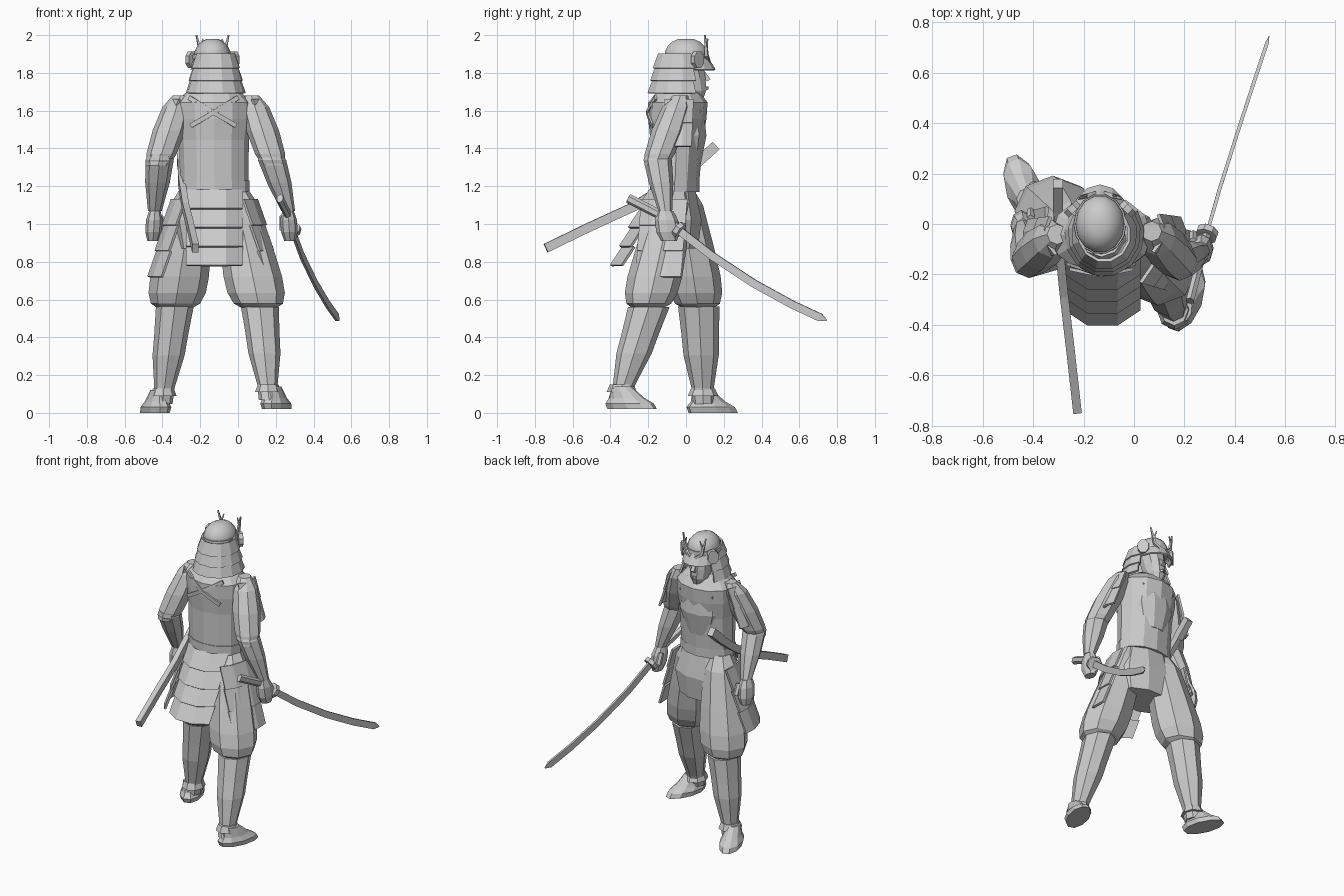
import bpy, bmesh, math
from mathutils import Vector, Matrix

cube = bpy.data.objects.get("Cube")
if cube:
    bpy.data.objects.remove(cube, do_unlink=True)

shade = (.6, .6, .6, 1)
grey = bpy.data.materials.new("plain grey")
grey.use_nodes = True
grey.diffuse_color = shade
grey.node_tree.nodes["Principled BSDF"].inputs["Base Color"].default_value = shade


def vec(x, y, z):
    return Vector((x, y, z))


def build(name, rings, closed=True, thickness=0):
    """Skin a list of rings; open rings become a sheet with thickness."""
    bm = bmesh.new()
    loops = [[bm.verts.new(point) for point in ring] for ring in rings]
    count = len(rings[0])
    for lower, upper in zip(loops, loops[1:]):
        for i in range(count if closed else count - 1):
            j = (i + 1) % count
            bm.faces.new((lower[i], lower[j], upper[j], upper[i]))
    if closed:
        bm.faces.new(loops[0])
        bm.faces.new(loops[-1])
    bmesh.ops.recalc_face_normals(bm, faces=bm.faces)
    mesh = bpy.data.meshes.new(name)
    bm.to_mesh(mesh)
    bm.free()
    mesh.materials.append(grey)
    part = bpy.data.objects.new(name, mesh)
    bpy.context.collection.objects.link(part)
    if thickness:
        solid = part.modifiers.new("thickness", "SOLIDIFY")
        solid.thickness = thickness
        solid.offset = 0
    return part


def loft(name, start, end, profile, depth=1, end_depth=None, sides=8):
    """Level ellipses from start to end; profile holds (fraction, radius)."""
    end_depth = end_depth or depth
    rings = []
    for fraction, radius in profile:
        centre = start + (end - start) * fraction
        ratio = depth + (end_depth - depth) * fraction
        turns = [math.tau * i / sides for i in range(sides)]
        rings.append([centre + vec(radius * math.cos(t), radius * ratio * math.sin(t), 0) for t in turns])
    return build(name, rings)


def tube(name, points, width, height, sides=4, tip=1):
    """Sweep a section of half width and half height along points."""
    rings = []
    last = len(points) - 1
    for i, point in enumerate(points):
        direction = (points[min(i + 1, last)] - points[max(i - 1, 0)]).normalized()
        across = direction.cross(vec(0, 0, 1)).normalized()
        above = across.cross(direction)
        scale = (tip if i == last else 1) / math.cos(math.pi / sides)
        turns = [math.tau * (j + .5) / sides for j in range(sides)]
        rings.append([point + across * (width * scale * math.cos(t)) + above * (height * scale * math.sin(t))
                      for t in turns])
    return build(name, rings)


def curved_sheet(name, centre, facing, half_angle, top, bottom, count=9):
    """Bent sheet around a centre between two (rx, ry, z) arcs."""
    angles = [math.radians(facing + half_angle * (2 * i / (count - 1) - 1)) for i in range(count)]
    rings = [[vec(centre.x + rx * math.cos(t), centre.y + ry * math.sin(t), z) for t in angles]
             for rx, ry, z in (top, bottom)]
    return build(name, rings, closed=False, thickness=.012)


def hanging_plates(name, top, facing, half_width, bend, drop, flare, rows, lip=.018):
    """Overlapping rows of faceted plates that lean outwards."""
    angle = math.radians(facing)
    outward = vec(math.cos(angle), math.sin(angle), 0)
    along = vec(-outward.y, outward.x, 0)
    lean = outward * flare - vec(0, 0, drop)
    for row in range(rows):
        upper = top + lean * (row / rows)
        lower = top + lean * ((row + 1) / rows) + outward * lip
        rings = [[base + along * (half_width * u) - outward * (bend * u * u) for u in (-1, -.4, .4, 1)]
                 for base in (upper, lower)]
        build(f"{name}_{row + 1}", rings, closed=False, thickness=.014)


# Joints of the walking pose
body = vec(-.125, -.06, 1.17)
neck = vec(-.13, -.04, 1.72)
head = vec(-.135, 0, 1.88)
pose = {
    "left": dict(sign=1, shoulder=vec(.08, -.04, 1.65), elbow=vec(.18, -.15, 1.34), wrist=vec(.265, -.11, 1.07),
                 hip=vec(0, -.08, 1.1), knee=vec(.12, -.21, .52), ankle=vec(.16, -.34, .11)),
    "right": dict(sign=-1, shoulder=vec(-.315, -.05, 1.65), elbow=vec(-.415, -.14, 1.34), wrist=vec(-.44, -.02, 1.07),
                  hip=vec(-.25, -.02, 1.1), knee=vec(-.34, .07, .52), ankle=vec(-.395, .09, .09)),
}

# Torso, chest, belt and hips
loft("torso", body, neck, [(0, .18), (.5, .185), (.7, .2), (.86, .2), (.95, .15), (1, .07)],
     depth=.7, end_depth=.8, sides=12)
loft("chest", body + vec(0, .07, .15), body + vec(0, .06, .48), [(0, .1), (.45, .15), (.7, .14), (1, .09)],
     depth=.72, sides=10)
loft("belt", body, body + vec(0, 0, .06), [(0, .187), (1, .187)], depth=.7, sides=12)
loft("hips", body, body - vec(0, 0, .3), [(0, .18), (.5, .23), (1, .2)], depth=.65, sides=10)
curved_sheet("collar", neck, 270, 150, (.085, .085, 1.72), (.125, .115, 1.67))

# Limbs and the parts repeated on each side
for side, p in pose.items():
    s, shoulder, wrist, hip, ankle = p["sign"], p["shoulder"], p["wrist"], p["hip"], p["ankle"]
    loft(f"{side}_upper_arm", shoulder, p["elbow"], [(-.1, .04), (.1, .075), (.5, .087), (.9, .08), (1.1, .06)])
    loft(f"{side}_forearm", p["elbow"], wrist, [(-.1, .06), (0, .075), (.45, .065), (1, .037)])
    loft(f"{side}_fist", wrist, wrist + vec(s * .01, .02, -.16),
         [(0, .03), (.3, .044), (.7, .044), (1, .03)], depth=1.4)
    tube(f"{side}_thumb", [wrist + vec(-s * .03, .04, -.03), wrist + vec(-s * .03, .07, -.1)], .015, .015, 6)
    loft(f"{side}_trouser", hip, p["knee"],
         [(-.15, .07), (0, .11), (.4, .14), (.65, .155), (.8, .152), (.9, .13), (.95, .08)], depth=1, end_depth=.9)
    loft(f"{side}_shin", p["knee"], ankle, [(-.1, .1), (.25, .09), (.5, .085), (.9, .054), (1.1, .054)], depth=1.1)
    loft(f"{side}_ankle_cuff", ankle, ankle + vec(0, 0, .04), [(0, .07), (1, .055)], depth=1.15)

    # Foot: long flat sole rising to the ankle
    foot = loft(f"{side}_foot", vec(0, 0, 0), vec(0, -.06, .12),
                [(0, .066), (.25, .072), (.5, .058), (1, .045)], depth=2.1, end_depth=1.2, sides=10)
    ground = ankle + vec(s * .045, .055, -.09)
    foot.matrix_world = Matrix.Translation(ground) @ Matrix.Rotation(math.radians(-20 * s), 4, "Z")

    # Armour plates
    hanging_plates(f"{side}_shoulder_guard", shoulder + vec(s * .035, 0, .01), 90 - s * 98,
                   half_width=.075, bend=.03, drop=.25, flare=.08, rows=2, lip=.006)
    hanging_plates(f"{side}_skirt_plate", hip + vec(s * .09, -.04, .03), 90 - s * 106,
                   half_width=.125, bend=.03, drop=.41, flare=.12, rows=3, lip=.01)

    # Crossed back cords and shoulder straps
    tube(f"{side}_back_cord", [neck + vec(s * .13, -.12, -.05), neck + vec(0, -.165, -.13),
                               neck + vec(-s * .12, -.14, -.2)], .006, .012)
    tube(f"{side}_shoulder_strap", [neck + vec(s * .1, .11, -.13), neck + vec(s * .11, .05, -.04),
                                    neck + vec(s * .11, -.06, -.04)], .022, .01)

    # Turned-back helmet flap and forked crest horn
    tube(f"{side}_helmet_flap", [head + vec(s * .1, .05, -.01), head + vec(s * .12, .07, -.01)], .034, .044, 8)
    tube(f"{side}_horn", [head + vec(s * .02, .12, -.02), head + vec(s * .06, .11, .01),
                          head + vec(s * .085, .1, .12)], .009, .009, tip=.4)
    tube(f"{side}_horn_fork", [head + vec(s * .07, .11, .04), head + vec(s * .05, .115, .1)], .006, .006, tip=.4)

hanging_plates("rear_skirt_plate", body + vec(0, -.14, .01), 270,
               half_width=.147, bend=.07, drop=.4, flare=.19, rows=4)

# Face mask
loft("face", head + vec(0, .05, -.215), head, [(0, .035), (.2, .058), (.5, .07), (1, .08)],
     depth=1.25, end_depth=1.1, sides=10)
tube("nose", [head + vec(0, .09, -.08), head + vec(0, .12, -.12)], .012, .012)
tube("mouth", [head + vec(-.035, .08, -.17), head + vec(0, .11, -.16), head + vec(.035, .08, -.17)], .008, .008)

# Helmet bowl from a quarter circle, with rim, visor and layered neck guard
arc = [math.pi / 2 * i / 5 for i in range(5)]
bowl = loft("helmet_bowl", head, head + vec(0, 0, .105), [(math.sin(t), .1 * math.cos(t)) for t in arc],
            depth=1.15, end_depth=1.3, sides=14)
bowl.data.shade_smooth()
loft("helmet_rim", head, head + vec(0, 0, .02), [(-1, .1), (0, .106), (1, .104)], depth=1.14, sides=14)
curved_sheet("visor", head, 90, 75, (.098, .112, 1.88), (.115, .152, 1.815), count=7)
guard_centre = neck + vec(.012, 0, 0)
for tier in range(3):
    radius, height = .1 + .014 * tier, 1.9 - .066 * tier
    curved_sheet(f"neck_guard_{tier + 1}", guard_centre, 270, 132 - 4 * tier, (radius, radius + .006, height),
                 (radius + .026, radius + .035, height - .076), count=10)

# Drawn sword held in the left hand
guard = vec(.29, -.035, .965)
slant = vec(.005, .014, -.011)
tube("sword_handle", [vec(.222, -.305, 1.135), vec(.262, -.15, 1.055), guard], .016, .022, 6)
tube("sword_guard", [guard - slant, guard + slant / 2], .042, .042, 8)
tube("sword_blade", [guard, vec(.34, .14, .83), vec(.41, .36, .685), vec(.475, .56, .575),
                     vec(.525, .71, .505), vec(.536, .745, .49)], .007, .021, tip=.15)

# Sheath through the belt, ending in a short grip at the front
mouth = vec(-.302, .06, 1.325)
tube("sheath", [vec(-.225, -.742, .872), vec(-.25, -.52, .98), vec(-.278, -.28, 1.09),
                vec(-.3, -.06, 1.23), mouth], .017, .024)
tube("sheath_mouth", [mouth, mouth + vec(0, .1, .09)], .02, .027)
